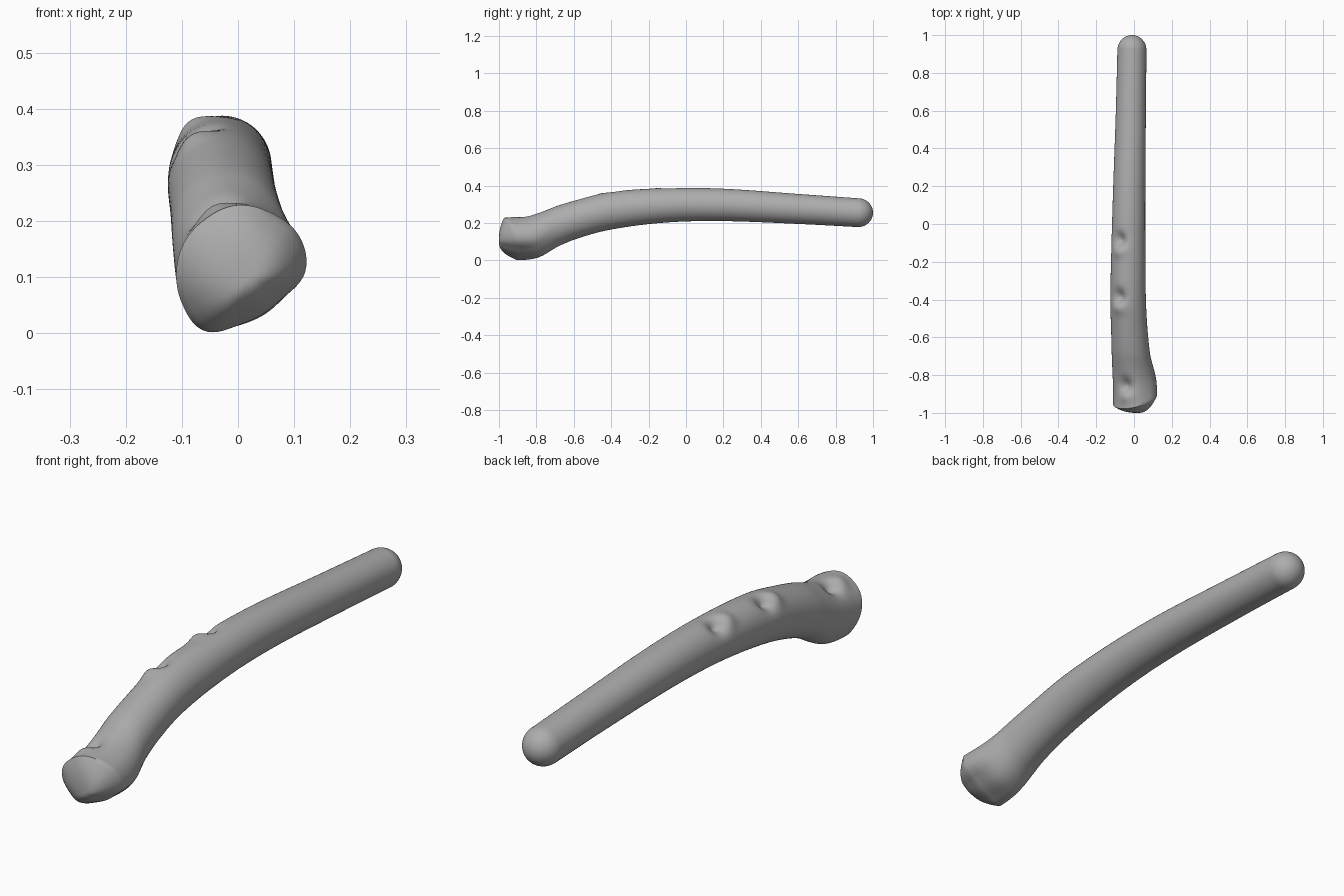
import bpy, bmesh, math
from mathutils import Vector

cube = bpy.data.objects.get("Cube")
if cube:
    bpy.data.objects.remove(cube)

SEGS = 80
STEP = 0.0125

# Tube stations, front to back: y, left edge, right edge, underside, top
STATIONS = [
    (-0.93, -0.11, 0.12, 0.00, 0.23),
    (-0.80, -0.115, 0.10, 0.025, 0.258),
    (-0.60, -0.12, 0.075, 0.11, 0.318),
    (-0.40, -0.125, 0.063, 0.165, 0.366),
    (-0.10, -0.119, 0.06, 0.203, 0.386),
    (0.20, -0.11, 0.06, 0.21, 0.383),
    (0.60, -0.096, 0.063, 0.195, 0.355),
    (0.92, -0.088, 0.066, 0.178, 0.332),
]
# Radius of the flared end, every 30 degrees from +x
FLARE = [.12, .126, .12, .118, .11, .109, .11, .115, .122, .096, .088, .093]
FLARE_CENTRE = Vector((0.0, -0.93, 0.11))
FACE_TIP = Vector((0.02, -1.0, 0.10))
# Dents along the upper side: x, y, direction of the surface there in degrees
DENTS = [(-0.085, -0.085, 122), (-0.08, -0.385, 120), (-0.055, -0.855, 112)]


def cubic(p0, p1, p2, p3, t):
    return p1 + 0.5 * t * (p2 - p0 + t * (2 * p0 - 5 * p1 + 4 * p2 - p3
                                          + t * (3 * (p1 - p2) + p3 - p0)))


def station(y):
    """Smoothly interpolated edges of the tube at y (Hermite)."""
    last = len(STATIONS) - 1
    i = max(k for k in range(last) if STATIONS[k][0] <= y + 1e-6)
    a, b = STATIONS[i], STATIONS[i + 1]
    h = b[0] - a[0]
    t = (y - a[0]) / h

    def slope(k, c):
        lo, hi = STATIONS[max(k - 1, 0)], STATIONS[min(k + 1, last)]
        return (hi[c] - lo[c]) / (hi[0] - lo[0])

    out = []
    for c in range(1, 5):
        d = b[c] - a[c]
        m0, m1 = slope(i, c) * h, slope(i + 1, c) * h
        out.append(a[c] + t * (m0 + t * (3 * d - 2 * m0 - m1 + t * (m0 + m1 - 2 * d))))
    return out


def flare_radius(angle):
    f = angle / (2 * math.pi) * len(FLARE)
    i = int(f)
    return cubic(*[FLARE[(i + k) % len(FLARE)] for k in (-1, 0, 1, 2)], f - i)


def body_ring(y):
    """Elliptical section that turns into the slanted flare at the front."""
    xl, xr, zb, zt = station(y)
    t = min(max((-0.68 - y) / 0.25, 0), 1)
    t = t * t * (3 - 2 * t)
    ring = []
    for k in range(SEGS):
        a = 2 * math.pi * k / SEGS
        c, s = math.cos(a), math.sin(a)
        p = Vector(((xl + xr) / 2 + c * (xr - xl) / 2, y, (zb + zt) / 2 + s * (zt - zb) / 2))
        r = flare_radius(a)
        q = Vector((FLARE_CENTRE.x + r * c, y, FLARE_CENTRE.z + r * s))
        q.y += 0.25 * q.x - 0.35 * (q.z - FLARE_CENTRE.z)
        ring.append(p.lerp(q, t))
    return ring


def dent(p, axis):
    """Press the dents in and raise a small lip at the front of each."""
    radial = Vector((p.x - axis.x, 0, p.z - axis.z))
    angle = math.atan2(radial.z, radial.x)
    size = radial.length
    push = 0
    for x, y, degrees in DENTS:
        across = (angle - math.radians(degrees)) * size
        along = p.y - y
        push -= 0.030 * math.exp(-(across ** 2 + along ** 2) / 0.036 ** 2)
        push += 0.013 * math.exp(-(across ** 2 + (along + 0.06) ** 2) / 0.034 ** 2)
    return p + radial.normalized() * push


# Collect rings: front face, body, rounded back end
rings = []
first, last_y = STATIONS[0][0], STATIONS[-1][0]
rim = body_ring(first)
for n in range(1, 12):
    s = n / 12
    ring = []
    for p in rim:
        q = FACE_TIP.lerp(p, s)
        q.y = FACE_TIP.y + (p.y - FACE_TIP.y) * s ** 2.5
        ring.append(q)
    rings.append(ring)

count = round((last_y - first) / STEP)
for n in range(count + 1):
    ring = body_ring(first + (last_y - first) * n / count)
    axis = sum(ring, Vector()) / SEGS
    rings.append([dent(p, axis) for p in ring])

end = body_ring(last_y)
end_axis = sum(end, Vector()) / SEGS
for n in range(1, 12):
    a = n / 12 * math.pi / 2
    shift = Vector((0, 0.08 * math.sin(a), 0))
    rings.append([end_axis + (p - end_axis) * math.cos(a) + shift for p in end])

# Skin the rings
bm = bmesh.new()
loops = [[bm.verts.new(p) for p in ring] for ring in rings]
for a, b in zip(loops, loops[1:]):
    for k in range(SEGS):
        j = (k + 1) % SEGS
        bm.faces.new((a[k], a[j], b[j], b[k]))
for loop, tip in ((loops[0], FACE_TIP), (loops[-1], end_axis + Vector((0, 0.08, 0)))):
    v = bm.verts.new(tip)
    for k in range(SEGS):
        bm.faces.new((loop[k], loop[(k + 1) % SEGS], v))
bmesh.ops.recalc_face_normals(bm, faces=bm.faces)

mesh = bpy.data.meshes.new("curved_handle")
bm.to_mesh(mesh)
bm.free()
handle = bpy.data.objects.new("curved_handle", mesh)
bpy.context.collection.objects.link(handle)

# Plain grey material
grey = bpy.data.materials.new("plain_grey")
grey.use_nodes = True
colour = (0.42, 0.42, 0.42, 1)
grey.diffuse_color = colour
grey.node_tree.nodes["Principled BSDF"].inputs["Base Color"].default_value = colour
mesh.materials.append(grey)

bpy.context.view_layer.objects.active = handle
handle.select_set(True)
bpy.ops.object.shade_smooth_by_angle(angle=math.radians(50))
